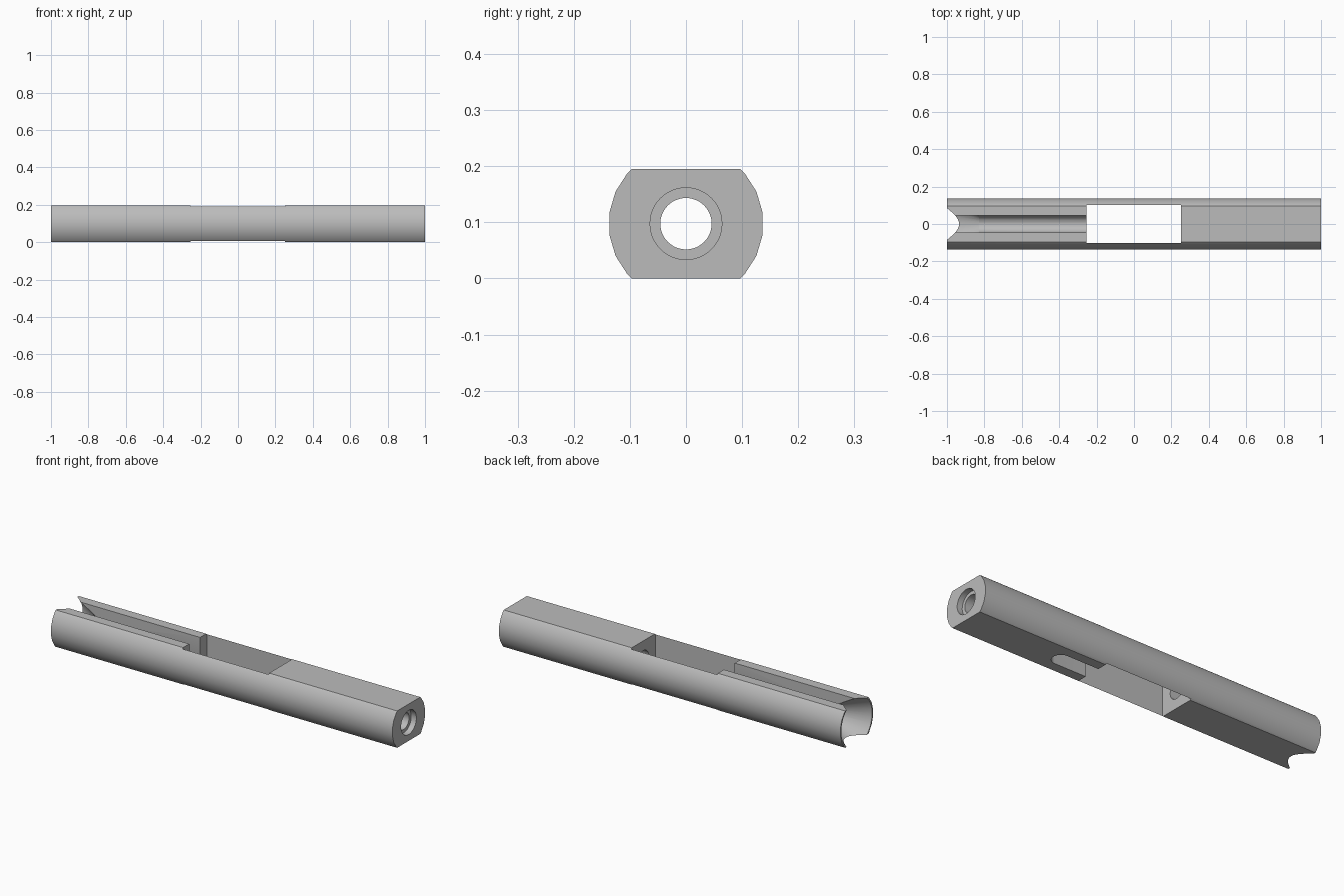
import bpy, bmesh, math
from mathutils import Matrix, Vector

cube = bpy.data.objects.get("Cube")
if cube:
    bpy.data.objects.remove(cube, do_unlink=True)

HALF_H = 0.0975          # half height between the flats, also the bore axis height
RADIUS = 0.138           # round stock radius
BORE = 0.0458
SLOT = 0.045

steel = bpy.data.materials.new("plain_grey")
steel.use_nodes = True
grey = (0.5, 0.5, 0.5, 1)
steel.diffuse_color = grey
steel.node_tree.nodes["Principled BSDF"].inputs["Base Color"].default_value = grey


def finish(name, bm):
    bmesh.ops.recalc_face_normals(bm, faces=bm.faces)
    mesh = bpy.data.meshes.new(name)
    bm.to_mesh(mesh)
    bm.free()
    mesh.materials.append(steel)
    obj = bpy.data.objects.new(name, mesh)
    bpy.context.collection.objects.link(obj)
    return obj


def prism(name, points, move):
    """Extrude a closed polygon of 3D points along a vector."""
    bm = bmesh.new()
    face = bm.faces.new([bm.verts.new(p) for p in points])
    new = bmesh.ops.extrude_face_region(bm, geom=[face])["geom"]
    verts = [v for v in new if isinstance(v, bmesh.types.BMVert)]
    bmesh.ops.translate(bm, verts=verts, vec=Vector(move))
    return finish(name, bm)


def box(name, x0, x1, half_w, z0, z1):
    ring = [(x0, -half_w, z0), (x1, -half_w, z0), (x1, half_w, z0), (x0, half_w, z0)]
    return prism(name, ring, (0, 0, z1 - z0))


def cone_x(name, x0, r0, x1, r1, sides=48):
    """Cylinder or cone along the bore axis."""
    bm = bmesh.new()
    spin = Matrix.Translation(((x0 + x1) / 2, 0, HALF_H)) @ Matrix.Rotation(math.pi / 2, 4, 'Y')
    bmesh.ops.create_cone(bm, cap_ends=True, segments=sides, radius1=r0, radius2=r1,
                          depth=x1 - x0, matrix=spin)
    return finish(name, bm)


# Body: round bar with flats on top and bottom
step = 2 * math.pi / 22
arc = [((k + 0.5) * step) for k in range(-3, 3)]
side = [(RADIUS * math.cos(a), RADIUS * math.sin(a)) for a in arc]
side = [(0.0965, -HALF_H)] + side + [(0.0965, HALF_H)]
outline = side + [(-y, -z) for y, z in side]
body = prism("slotted_bar", [(-1, y, z + HALF_H) for y, z in outline], (2, 0, 0))

# Stadium-ended slot through the underside
end_x = 0.48 - SLOT
stadium = [(0.2, -SLOT, -0.1)]
for k in range(17):
    a = math.pi * (k / 16 - 0.5)
    stadium.append((end_x + SLOT * math.cos(a), SLOT * math.sin(a), -0.1))
stadium.append((0.2, SLOT, -0.1))

# Openings cut from the body
slope = 0.485
funnel_tip = -1 + (0.129 - 0.03) / slope
cutters = [
    cone_x("bore_cut", -1.1, BORE, 1.1, BORE),
    cone_x("counterbore_cut", 0.97, 0.064, 1.1, 0.064),
    cone_x("funnel_cut", -1.05, 0.129 + 0.05 * slope, funnel_tip, 0.03),
    box("top_slot_cut", -1.1, -0.2, SLOT, HALF_H, 0.3),
    box("window_cut", -0.254, 0.25, 0.102, -0.1, 0.3),
    prism("under_slot_cut", stadium, (0, 0, 0.1 + HALF_H)),
]
bpy.context.view_layer.objects.active = body
for cutter in cutters:
    mod = body.modifiers.new(cutter.name, 'BOOLEAN')
    mod.operation = 'DIFFERENCE'
    mod.solver = 'EXACT'
    mod.object = cutter
    cutter.hide_render = True
    bpy.ops.object.modifier_apply(modifier=mod.name)
    bpy.data.objects.remove(cutter, do_unlink=True)

# Smooth the round surfaces, keep the machined edges sharp
bpy.ops.object.select_all(action='DESELECT')
body.select_set(True)
bpy.ops.object.shade_smooth_by_angle(angle=math.radians(25))
